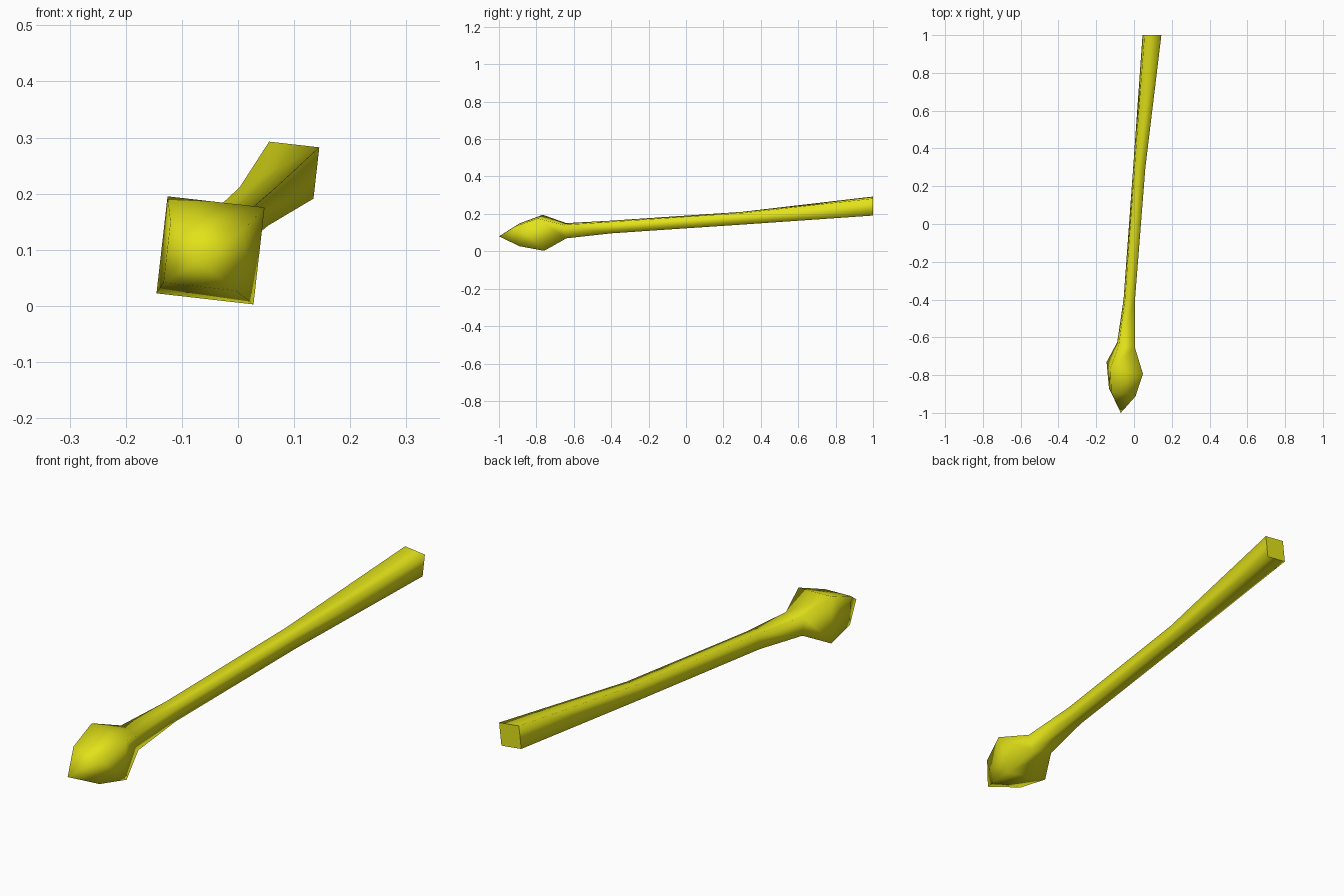
import bpy
import bmesh
import math

if "Cube" in bpy.data.objects:
    bpy.data.objects.remove(bpy.data.objects["Cube"])

# One flat colour
yellow = bpy.data.materials.new("yellow")
yellow.diffuse_color = (0.76, 0.76, 0.01, 1.0)
yellow.use_nodes = True
yellow.node_tree.nodes["Principled BSDF"].inputs["Base Color"].default_value = yellow.diffuse_color

# Square cross-sections along the length:
# centre x, y, z, half width, half height, slant of the ring
SECTIONS = [
    (-0.062, -0.890, 0.088, 0.065, 0.054, -0.18),   # front of the head
    (-0.049, -0.762, 0.099, 0.087, 0.087, -0.18),   # widest part of the head
    (-0.042, -0.640, 0.110, 0.043, 0.036, -0.18),   # neck
    (-0.025, -0.400, 0.130, 0.027, 0.031, 0.0),     # thin shaft
    (0.028, 0.300, 0.177, 0.029, 0.031, 0.0),       # middle shaft
    (0.095, 1.000, 0.242, 0.045, 0.046, 0.0),       # flared end
]
TIP = (-0.07, -1.0, 0.08)
ROLL = math.radians(-6.5)


def add_ring(bm, cx, cy, cz, hw, hh, slant):
    ring = []
    for sx, sz in ((-1, 1), (1, 1), (1, -1), (-1, -1)):
        u, v = sx * hw, sz * hh
        dx = u * math.cos(ROLL) - v * math.sin(ROLL)
        dz = u * math.sin(ROLL) + v * math.cos(ROLL)
        ring.append(bm.verts.new((cx + dx, cy + slant * (dx + dz), cz + dz)))
    return ring


bm = bmesh.new()
rings = [add_ring(bm, *s) for s in SECTIONS]
tip = bm.verts.new(TIP)

# Pointed head
for i in range(4):
    bm.faces.new((tip, rings[0][i], rings[0][(i + 1) % 4]))

# Head sides, neck and shaft
for a, b in zip(rings, rings[1:]):
    for i in range(4):
        j = (i + 1) % 4
        bm.faces.new((a[i], b[i], b[j], a[j]))

# Flat end cap with a hard rim
cap = bm.faces.new(rings[-1])
bmesh.ops.recalc_face_normals(bm, faces=bm.faces)
for f in bm.faces:
    f.smooth = f is not cap
for e in cap.edges:
    e.smooth = False

mesh = bpy.data.meshes.new("bud_tipped_rod")
bm.to_mesh(mesh)
bm.free()
mesh.materials.append(yellow)
rod = bpy.data.objects.new("bud_tipped_rod", mesh)
bpy.context.collection.objects.link(rod)
